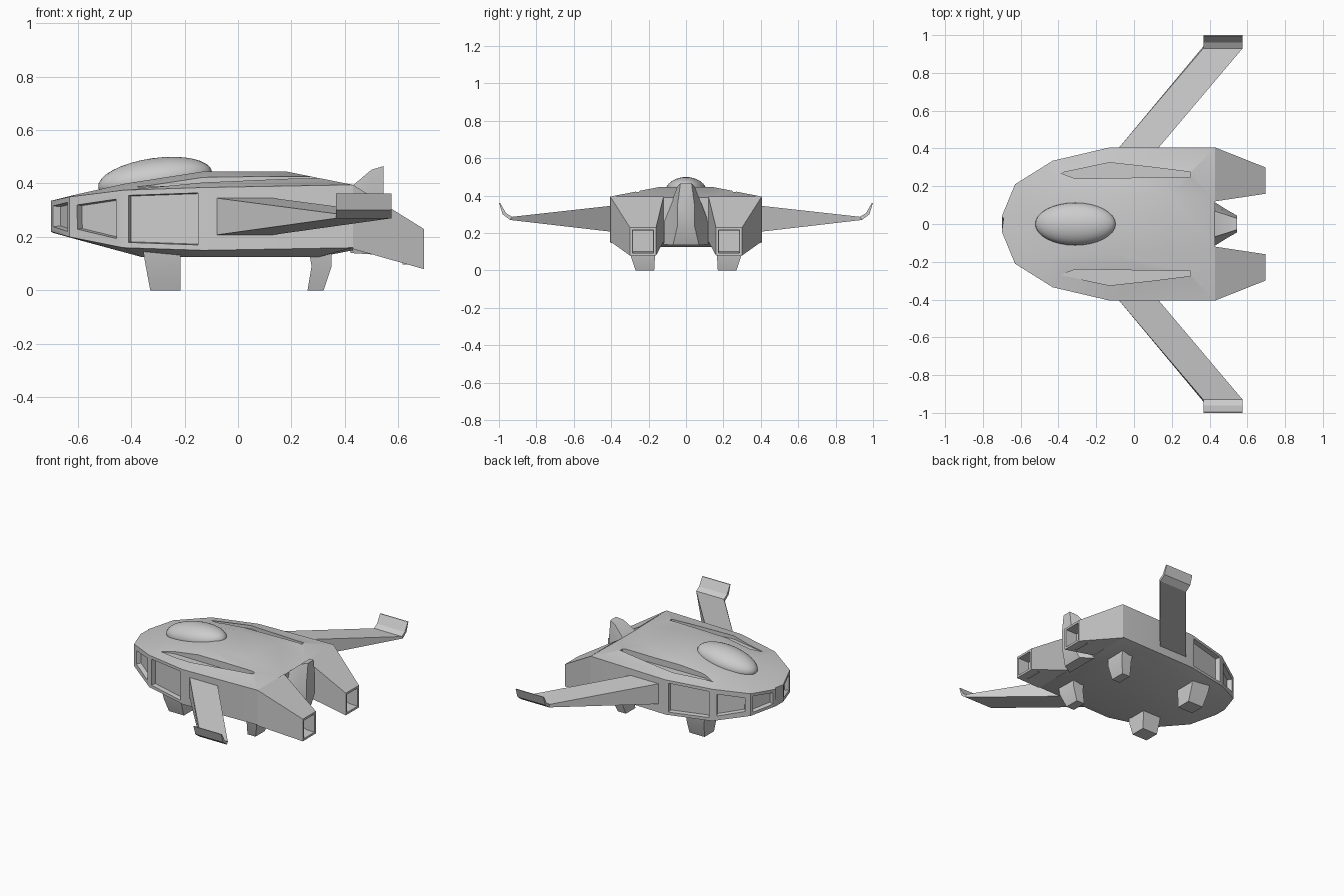
import bpy, bmesh
from mathutils import Vector

if "Cube" in bpy.data.objects:
    bpy.data.objects.remove(bpy.data.objects["Cube"])


def finish(bm, name):
    bmesh.ops.recalc_face_normals(bm, faces=bm.faces[:])
    me = bpy.data.meshes.new(name)
    bm.to_mesh(me)
    bm.free()
    ob = bpy.data.objects.new(name, me)
    bpy.context.collection.objects.link(ob)
    return ob


def loft(rings):
    """Skin a list of equal-length point rings and cap both ends."""
    bm = bmesh.new()
    vs = [[bm.verts.new(p) for p in r] for r in rings]
    n = len(rings[0])
    for a, b in zip(vs, vs[1:]):
        for i in range(n):
            j = (i + 1) % n
            bm.faces.new((a[i], a[j], b[j], b[i]))
    bm.faces.new(vs[0])
    bm.faces.new(vs[-1])
    bmesh.ops.remove_doubles(bm, verts=bm.verts[:], dist=0.0005)
    bmesh.ops.recalc_face_normals(bm, faces=bm.faces[:])
    return bm


def recess(bm, face, border, depth):
    """Frame a face and push its middle inward."""
    bmesh.ops.inset_individual(bm, faces=[face], thickness=border)
    bmesh.ops.inset_individual(bm, faces=[face], thickness=0.004, depth=-depth)


def rect_yz(x, y0, y1, z0, z1):
    return [(x, y0, z0), (x, y1, z0), (x, y1, z1), (x, y0, z1)]


def rect_xy(z, x0, x1, y0, y1):
    return [(x0, y0, z), (x1, y0, z), (x1, y1, z), (x0, y1, z)]


# Hull stations: wall x, y, bottom z, top z | belly point | deck point
stations = [
    (-.70, .04, .22, .335, (-.69, .03, .215), (-.69, .03, .338)),
    (-.63, .21, .20, .35, (-.60, .15, .19), (-.60, .12, .36)),
    (-.43, .335, .16, .375, (-.36, .24, .125), (-.42, .15, .40)),
    (-.13, .405, .15, .385, (-.13, .31, .125), (-.13, .15, .445)),
    (.43, .405, .16, .395, (.30, .31, .125), (.18, .15, .445)),
    (.43, .405, .16, .395, (.43, .12, .15), (.43, .12, .39)),
]
rings = []
for x, y, zb, zt, belly, deck in stations:
    half = [belly, (x, y, zb), (x, y, zt), deck]
    rings.append(half + [(p[0], -p[1], p[2]) for p in reversed(half)])
bm = loft(rings)

# Recessed side windows
for f in list(bm.faces):
    c = f.calc_center_median()
    if abs(f.normal.z) < .1 and abs(c.y) > .05 and c.x < -.2:
        recess(bm, f, .045 if -.6 < c.x < -.45 else .028, .03)
hull = finish(bm, "hull")

# Long grooves in the upper deck
groove = [(-.39, .27), (-.31, .24), (.30, .25), (.30, .275), (.10, .30), (-.13, .325)]
for s in (1, -1):
    cut = finish(loft([[(x, s * y, z) for x, y in groove] for z in (.382, .6)]), "groove_cutter")
    cut.hide_render = True
    cut.hide_viewport = True
    mod = hull.modifiers.new("groove", "BOOLEAN")
    mod.operation = "DIFFERENCE"
    mod.solver = "EXACT"
    mod.object = cut

parts = [hull]
for s, side in ((1, "left"), (-1, "right")):
    # Engine pods with hollow nozzles
    bm = loft([rect_yz(.43, s * .12, s * .405, .155, .395),
               rect_yz(.695, s * .16, s * .30, .08, .23)])
    bm.faces.ensure_lookup_table()
    end = max(bm.faces, key=lambda f: f.calc_center_median().x)
    recess(bm, end, .02, .08)
    parts.append(finish(bm, side + "_engine"))

    # Swept wing with upturned tip: x0, x1, lower (y, z), upper (y, z)
    wing = [(-.10, .11, (.38, .205), (.38, .348)),
            (.367, .575, (.94, .27), (.93, .287)),
            (.367, .575, (.98, .30), (.962, .306)),
            (.367, .575, (1.0, .362), (.994, .362))]
    parts.append(finish(loft([[(x0, s * l[0], l[1]), (x1, s * l[0], l[1]),
                               (x1, s * u[0], u[1]), (x0, s * u[0], u[1])]
                              for x0, x1, l, u in wing]), side + "_wing"))

    # Landing legs
    for pos, t0, t1, b0, b1 in (("front", -.355, -.215, -.328, -.215),
                                ("rear", .265, .35, .26, .32)):
        parts.append(finish(loft([rect_xy(.15, t0, t1, s * .165, s * .31),
                                  rect_xy(.09, t0 + .01, t1, s * .165, s * .30),
                                  rect_xy(0, b0, b1, s * .17, s * .27)]),
                            f"{side}_{pos}_leg"))

# Tail wedge between the engines
tail = [(.42, .12, .07, .14, .385), (.50, .07, .045, .135, .452), (.545, .045, .03, .24, .465)]
parts.append(finish(loft([[(x, -w, z0), (x, w, z0), (x, w, (z0 + z1) / 2),
                           (x, t, z1), (x, -t, z1), (x, -w, (z0 + z1) / 2)]
                          for x, w, t, z0, z1 in tail]), "tail_wedge"))

# Canopy dome, tilted nose-down
bpy.ops.mesh.primitive_uv_sphere_add(segments=32, ring_count=16, radius=1,
                                     location=(-.31, 0, .415), rotation=(0, -.14, 0))
canopy = bpy.context.object
canopy.name = "canopy"
canopy.scale = (.215, .113, .08)
parts.append(canopy)

# Smooth shading with sharp edges kept
bpy.ops.object.select_all(action="DESELECT")
for ob in parts:
    ob.select_set(True)
bpy.context.view_layer.objects.active = hull
bpy.ops.object.shade_smooth_by_angle(angle=.5)
